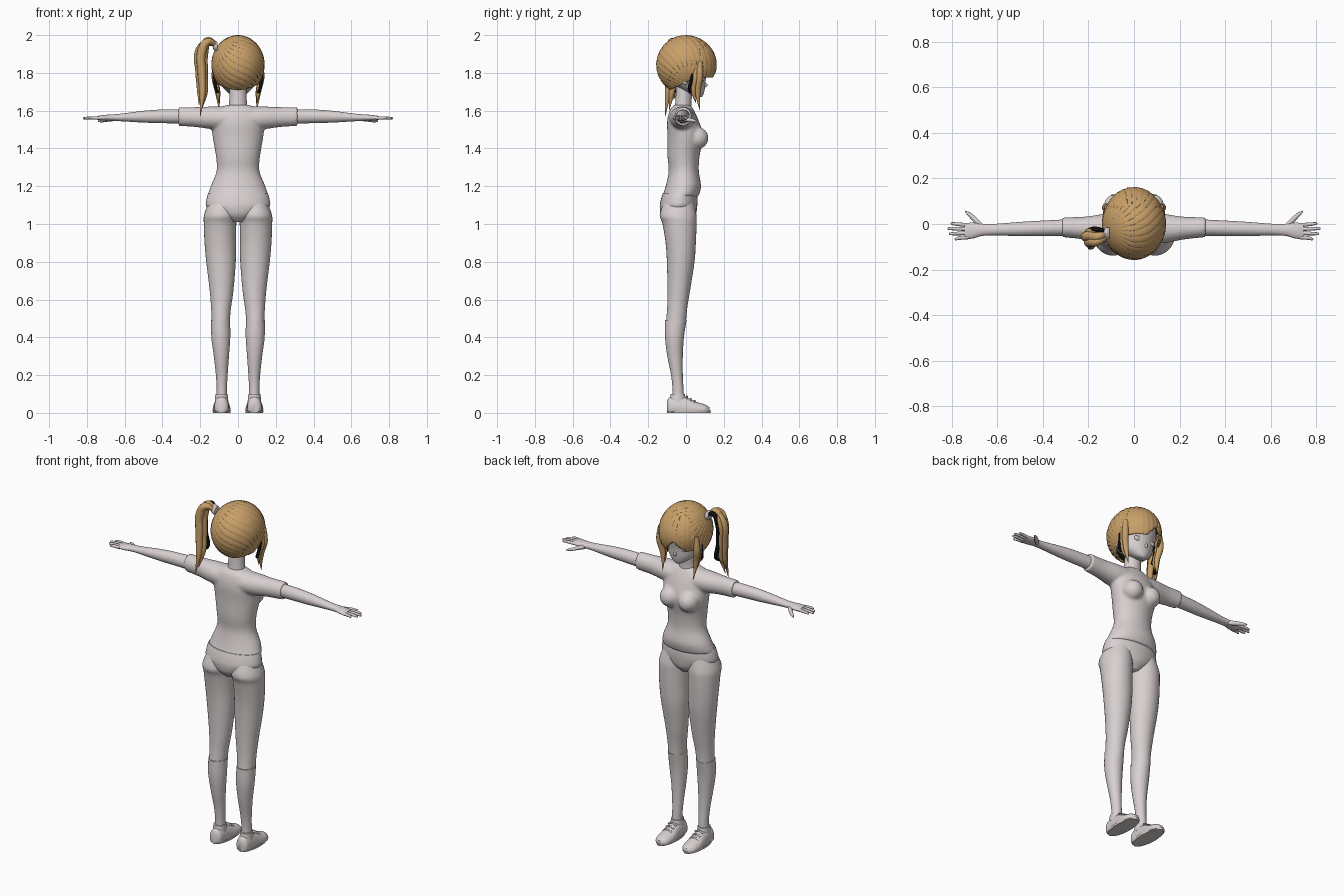
import bpy, bmesh, math
from mathutils import Vector, Matrix

cube = bpy.data.objects.get("Cube")
if cube:
    bpy.data.objects.remove(cube)


def material(name, r, g, b):
    m = bpy.data.materials.new(name)
    m.use_nodes = True
    m.diffuse_color = (r, g, b, 1)
    m.node_tree.nodes["Principled BSDF"].inputs["Base Color"].default_value = (r, g, b, 1)
    return m


PALE = material("pale grey", .69, .63, .63)
HAIR = material("golden hair", .58, .35, .14)
DARK = material("black hair lining", .004, .004, .004)


def finish(name, bm, mats, mirror=False, remesh=0, angle=50):
    """Turn a bmesh into a smooth object, optionally mirrored and fused."""
    bmesh.ops.recalc_face_normals(bm, faces=bm.faces)
    mesh = bpy.data.meshes.new(name)
    bm.to_mesh(mesh)
    bm.free()
    ob = bpy.data.objects.new(name, mesh)
    bpy.context.collection.objects.link(ob)
    for m in mats:
        mesh.materials.append(m)
    bpy.ops.object.select_all(action="DESELECT")
    ob.select_set(True)
    bpy.context.view_layer.objects.active = ob
    bpy.ops.object.shade_smooth_by_angle(angle=math.radians(angle))
    if mirror:
        mod = ob.modifiers.new("mirror", "MIRROR")
        mod.use_mirror_merge = False
    if remesh:
        mod = ob.modifiers.new("fuse", "REMESH")
        mod.mode, mod.voxel_size, mod.use_smooth_shade = "VOXEL", remesh, True
        mod = ob.modifiers.new("soften", "SMOOTH")
        mod.iterations = 5
    return ob


def spline(p, t):
    """Catmull-Rom through tuples of any length."""
    i = min(int(t), len(p) - 2)
    f = t - i
    a, b, c, d = p[max(i - 1, 0)], p[i], p[i + 1], p[min(i + 2, len(p) - 1)]
    return [y + f * ((z - x) + f * (2 * x - 5 * y + 4 * z - w + f * (3 * (y - z) + w - x))) / 2
            for x, y, z, w in zip(a, b, c, d)]


def loft(bm, axis, rings, sides=32, steps=5, floor=None):
    """Rings are (position, centre u, centre v, radius u, radius v) along an axis."""
    n = (len(rings) - 1) * steps
    loops = []
    for k in range(n + 1):
        pos, cu, cv, ru, rv = spline(rings, k / steps)
        loop = []
        for s in range(sides):
            a = math.tau * s / sides
            u, v = cu + ru * math.cos(a), cv + rv * math.sin(a)
            co = {"x": (pos, u, v), "y": (u, pos, v), "z": (u, v, pos)}[axis]
            if floor is not None:
                co = (co[0], co[1], max(co[2], floor))
            loop.append(bm.verts.new(co))
        loops.append(loop)
    for lo, hi in zip(loops, loops[1:]):
        for s in range(sides):
            t = (s + 1) % sides
            bm.faces.new((lo[s], lo[t], hi[t], hi[s]))
    bm.faces.new(loops[0][::-1])
    bm.faces.new(loops[-1])


def ball(bm, centre, size):
    bmesh.ops.create_uvsphere(bm, u_segments=24, v_segments=16, radius=1,
                              matrix=Matrix.Translation(centre) @ Matrix.Diagonal((*size, 1)))


def strand(name, points, mat, depth, side=1):
    """A tapered lock of hair or lace; points are (x, y, z, radius)."""
    cu = bpy.data.curves.new(name, "CURVE")
    cu.dimensions, cu.bevel_depth, cu.bevel_resolution = "3D", depth, 3
    cu.resolution_u, cu.use_fill_caps = 8, True
    sp = cu.splines.new("BEZIER")
    sp.bezier_points.add(len(points) - 1)
    for bp, (x, y, z, r) in zip(sp.bezier_points, points):
        bp.co, bp.radius = (x * side, y, z), r
        bp.handle_left_type = bp.handle_right_type = "AUTO"
    cu.materials.append(mat)
    ob = bpy.data.objects.new(name, cu)
    bpy.context.collection.objects.link(ob)


# Shirt: torso, bust and short sleeves fused together
bm = bmesh.new()
loft(bm, "z", [(1.145, 0, -.03, .163, .096), (1.2, 0, -.014, .145, .094), (1.28, 0, -.012, .114, .08),
               (1.36, 0, -.013, .117, .085), (1.46, 0, -.004, .134, .094), (1.54, 0, -.015, .14, .085),
               (1.6, 0, -.022, .125, .065), (1.63, 0, -.02, .06, .045)])
for side in (1, -1):
    ball(bm, (.06 * side, .055, 1.455), (.058, .064, .06))
    loft(bm, "x", [(.06 * side, -.02, 1.56, .07, .062), (.14 * side, -.02, 1.562, .063, .06),
                   (.22 * side, -.018, 1.566, .05, .053), (.315 * side, -.014, 1.569, .044, .05)])
finish("shirt", bm, [PALE], remesh=.008)

# Briefs
bm = bmesh.new()
loft(bm, "z", [(1.165, 0, -.032, .157, .09), (1.13, 0, -.036, .167, .097), (1.09, 0, -.04, .166, .099),
               (1.045, 0, -.04, .11, .09), (1.01, 0, -.038, .035, .06)])
finish("briefs", bm, [PALE])

# Legs and knee socks
bm = bmesh.new()
loft(bm, "z", [(1.13, .08, -.036, .07, .075), (1.05, .092, -.042, .087, .097), (1, .095, -.034, .086, .09),
               (.9, .094, -.028, .083, .08), (.8, .09, -.028, .078, .073), (.65, .087, -.038, .063, .06),
               (.55, .09, -.047, .052, .053), (.47, .092, -.054, .047, .053)])
finish("legs", bm, [PALE], mirror=True)
bm = bmesh.new()
loft(bm, "z", [(.492, .092, -.054, .05, .057), (.4, .091, -.061, .05, .05), (.3, .088, -.058, .04, .041),
               (.2, .086, -.048, .031, .031), (.12, .086, -.042, .027, .029), (.05, .086, -.042, .03, .03)])
finish("socks", bm, [PALE], mirror=True)

# Shoes with sole, collar and laces
bm = bmesh.new()
loft(bm, "y", [(-.1, .087, .03, .022, .035), (-.085, .087, .03, .036, .055), (-.04, .087, .03, .04, .062),
               (0, .087, .025, .043, .06), (.05, .087, .02, .047, .04), (.1, .087, .015, .04, .03),
               (.125, .087, .013, .018, .016)], floor=.004)
loft(bm, "z", [(.06, .087, -.044, .036, .046), (.1, .087, -.044, .032, .038)])
finish("shoes", bm, [PALE], mirror=True)
bm = bmesh.new()
loft(bm, "z", [(0, .087, .015, .046, .115), (.012, .087, .015, .048, .117)], steps=1)
finish("soles", bm, [PALE], mirror=True)
for side in (1, -1):
    for k in range(3):
        y, z = .005 + .02 * k, .088 - .012 * k
        strand("shoe_lace", [(.062, y, z - .01, 1), (.087, y, z, 1), (.112, y, z - .01, 1)], PALE, .005, side)

# Arms, hands and fingers
bm = bmesh.new()
loft(bm, "x", [(.28, -.015, 1.569, .036, .038), (.4, -.019, 1.57, .034, .036), (.5, -.022, 1.568, .031, .031),
               (.62, -.025, 1.564, .025, .02), (.67, -.026, 1.563, .027, .017), (.71, -.029, 1.562, .035, .015),
               (.745, -.031, 1.561, .034, .011)])
for y, y2, tip in ((-.058, -.066, .788), (-.04, -.043, .812), (-.022, -.02, .82), (-.005, .002, .805)):
    loft(bm, "x", [(.73, y, 1.561, .009, .009), (.77, (y + y2) / 2, 1.562, .008, .008),
                   (tip - .006, y2, 1.56, .006, .006), (tip, y2, 1.56, .002, .002)], sides=12)
loft(bm, "x", [(.665, -.012, 1.558, .012, .014), (.695, .015, 1.552, .016, .011), (.72, .038, 1.547, .012, .009),
               (.742, .055, 1.544, .004, .004)], sides=12)
finish("arms", bm, [PALE], mirror=True)

# Neck and head
bm = bmesh.new()
loft(bm, "z", [(1.58, 0, -.015, .06, .05), (1.64, 0, -.014, .047, .043), (1.76, 0, -.005, .045, .045)])
finish("neck", bm, [PALE])
bm = bmesh.new()
loft(bm, "z", [(1.672, 0, .07, .012, .012), (1.685, 0, .055, .04, .037), (1.72, 0, .03, .078, .07),
               (1.77, 0, .005, .103, .1), (1.84, 0, 0, .118, .118), (1.91, 0, 0, .105, .11), (1.96, 0, 0, .05, .06)])
ball(bm, (0, .098, 1.735), (.008, .016, .012))
for side in (1, -1):
    ball(bm, (.045 * side, .088, 1.77), (.026, .01, .015))
    ball(bm, (.106 * side, -.005, 1.765), (.01, .018, .028))
ball(bm, (0, .09, 1.704), (.018, .007, .004))
finish("head", bm, [PALE])

# Swept hair: ridges radiate from the tie; lining is dark
tie = Vector((-.68, -.2, .62)).normalized()
turn = Vector((0, 0, 1)).rotation_difference(tie)
CENTRE = Vector((0, 0, 1.843))


def hairline(x, y):
    """Lower edge of the hair, rising at the parting over the forehead."""
    edge = min(1.70 + .5 * max(y + .1, 0), 1.79)
    if y > .07:
        edge += max(0, .06 - 1.1 * abs(x + .025))
    return edge


bm = bmesh.new()
bmesh.ops.create_uvsphere(bm, u_segments=216, v_segments=64, radius=1)
for v in bm.verts:
    polar = math.acos(max(-1, min(1, v.co.z)))
    sweep = (math.atan2(v.co.y, v.co.x) / math.tau * 27 + .8 * math.sin(polar * 2)) % 1
    ridge = 1 - .022 * math.sin(polar) * (sweep ** 3)
    d = turn @ v.co
    v.co = CENTRE + Vector((d.x * .141, d.y * .158, d.z * .157)) * ridge
low = {v for v in bm.verts if v.co.z < hairline(v.co.x, v.co.y)}
bmesh.ops.delete(bm, geom=[f for f in bm.faces if all(v in low for v in f.verts)], context="FACES")
for v in bm.verts:
    v.co.z = max(v.co.z, hairline(v.co.x, v.co.y))
hair = finish("swept_hair", bm, [HAIR, DARK], angle=35)
shell = hair.modifiers.new("thickness", "SOLIDIFY")
shell.thickness, shell.offset, shell.material_offset = .012, -1, 1

# Fringe layer over the brow
bm = bmesh.new()
bmesh.ops.create_uvsphere(bm, u_segments=144, v_segments=48, radius=1)
for v in bm.verts:
    wave = (math.atan2(v.co.y, v.co.x) / math.tau * 30) % 1
    d = v.co * (1 - .02 * wave ** 3)
    v.co = CENTRE + Vector((d.x * .139, d.y * .163, d.z * .155))
keep = lambda p: p.y > .075 and p.z > hairline(p.x, p.y) - .012
bmesh.ops.delete(bm, geom=[f for f in bm.faces if not keep(f.calc_center_median())], context="FACES")
fringe = finish("fringe", bm, [HAIR, DARK], angle=35)
shell = fringe.modifiers.new("thickness", "SOLIDIFY")
shell.thickness, shell.offset, shell.material_offset = .008, -1, 1

# Side locks framing the face
for side in (1, -1):
    for y, tip, mat, r in ((.072, 1.6, HAIR, .019), (.05, 1.64, HAIR, .015), (.032, 1.7, DARK, .01)):
        strand("side_lock", [(.115, y, 1.86, .8), (.122, y, 1.78, 1), (.108, y - .01, 1.7, .8),
                             (.1, y + .002, tip, .05)], mat, r, side)

# High ponytail on one side, with tie
for dx, dy, tip, mat, r in ((-.013, -.005, 1.63, HAIR, .021), (.012, -.01, 1.60, HAIR, .021),
                            (0, -.03, 1.57, HAIR, .022), (-.005, .015, 1.66, HAIR, .014),
                            (.004, .02, 1.76, DARK, .014)):
    strand("ponytail_strand", [(-.115, -.04 + dy / 3, 1.945, .5), (-.16, -.045 + dy, 1.965 + dx / 2, .9),
                               (-.19 + dx, -.048 + dy, 1.92, 1.1), (-.192 + dx, -.055 + dy, 1.8, 1),
                               (-.188 + dx, -.065 + dy, 1.7, .8), (-.2 + dx / 2, -.08 + dy, tip, .05)], mat, r)
bm = bmesh.new()
loft(bm, "x", [(-.132, -.043, 1.95, .024, .024), (-.12, -.042, 1.943, .027, .027), (-.108, -.04, 1.938, .024, .024)])
finish("hair_tie", bm, [PALE])
